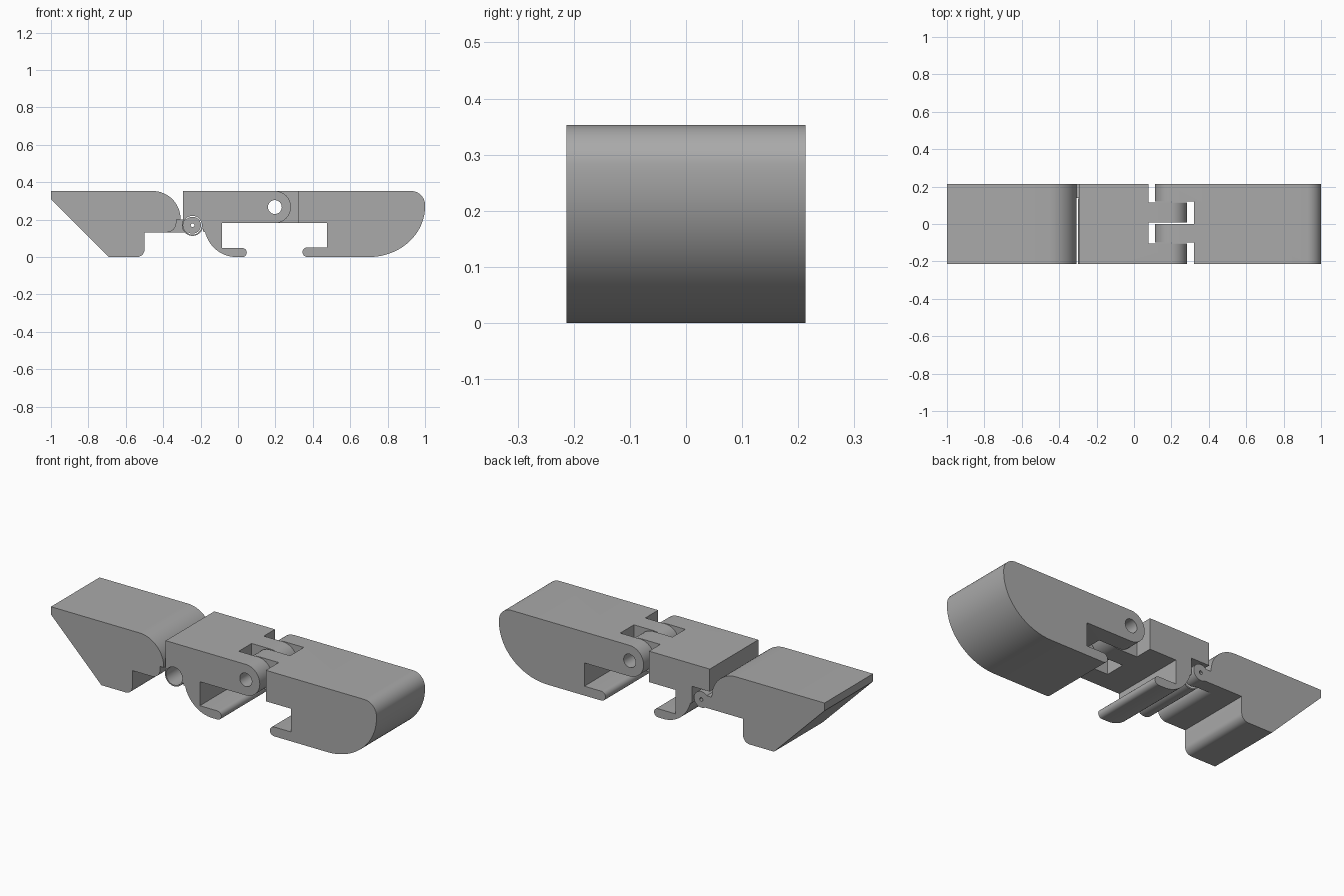
import bpy, bmesh
from math import sin, cos, radians

old = bpy.data.objects.get("Cube")
if old:
    bpy.data.objects.remove(old)

W = 0.213                      # half width of the whole strap
HINGE = (-0.243, 0.17)         # small pin hinge
PIVOT = (0.197, 0.267)         # large finger hinge
NOTCH = 0.14                   # where the small hinge knuckle starts

grey = bpy.data.materials.new("mid grey")
grey.use_nodes = True
grey.diffuse_color = (0.4, 0.4, 0.4, 1)
grey.node_tree.nodes["Principled BSDF"].inputs["Base Color"].default_value = (0.4, 0.4, 0.4, 1)


def arc(center, rx, a0, a1, rz=None, n=16):
    """Points on an elliptical arc in the xz plane, angles in degrees."""
    rz = rz or rx
    steps = [radians(a0 + (a1 - a0) * i / n) for i in range(n + 1)]
    return [(center[0] + rx * cos(a), center[1] + rz * sin(a)) for a in steps]


def extrude(name, profile, y0=-W, y1=W):
    """Solid made by sweeping an xz profile along y."""
    bm = bmesh.new()
    face = bm.faces.new([bm.verts.new((x, y0, z)) for x, z in profile])
    out = bmesh.ops.extrude_face_region(bm, geom=[face])
    moved = [g for g in out["geom"] if isinstance(g, bmesh.types.BMVert)]
    bmesh.ops.translate(bm, verts=moved, vec=(0, y1 - y0, 0))
    bmesh.ops.recalc_face_normals(bm, faces=bm.faces)
    mesh = bpy.data.meshes.new(name)
    bm.to_mesh(mesh)
    bm.free()
    mesh.materials.append(grey)
    ob = bpy.data.objects.new(name, mesh)
    bpy.context.collection.objects.link(ob)
    return ob


def rect(x0, x1, z0, z1):
    return [(x0, z0), (x1, z0), (x1, z1), (x0, z1)]


def disc(center, r, n=40):
    return arc(center, r, 0, 360, n=n)[:-1]


def combine(ob, other, operation="DIFFERENCE"):
    """Apply a boolean and drop the helper."""
    mod = ob.modifiers.new("bool", "BOOLEAN")
    mod.operation, mod.solver, mod.object = operation, "EXACT", other
    bpy.context.view_layer.objects.active = ob
    bpy.ops.object.modifier_apply(modifier=mod.name)
    bpy.data.objects.remove(other)


def cut(ob, profile, y0=-1, y1=1):
    combine(ob, extrude("cutter", profile, y0, y1))


# Wedge end: sloped underside, rounded shoulder, arm and knuckle at the back
wedge = extrude("wedge_end", [(-1, 0.353), (-1, 0.31), (-0.69, 0)]
                + arc((-0.54, 0.04), 0.04, -90, 0, n=8)
                + [(-0.5, 0.132)]
                + arc((-0.38, 0.182), 0.05, -90, 0, n=8)
                + [(-0.33, 0.2), (-0.307, 0.2)]
                + arc((-0.457, 0.203), 0.15, 0, 90))
combine(wedge, extrude("arm", rect(-0.4, -0.243, 0.132, 0.2), NOTCH, W), "UNION")
combine(wedge, extrude("knuckle", disc(HINGE, 0.045), NOTCH, W), "UNION")
cut(wedge, disc(HINGE, 0.01, 12))

# Middle link: hook below, fingers to the right, hinge tube to the left
middle = extrude("middle_link", [(-0.295, 0.353), (-0.295, 0.2), (-0.2, 0.2), (-0.185, 0.135)]
                 + arc((-0.01, 0.18), 0.172, 195, 270, 0.18)
                 + arc((0.023, 0.024), 0.024, -90, 90, n=10)
                 + [(-0.085, 0.048), (-0.085, 0.181)]
                 + arc(PIVOT, 0.086, -90, 90))
cut(middle, rect(-0.31, -0.185, 0.05, 0.228), NOTCH - 0.005, 1)
combine(middle, extrude("tube", disc(HINGE, 0.057), -W, NOTCH - 0.005), "UNION")
cut(middle, disc(HINGE, 0.05))
for y0, y1 in ((0.115, 1), (-0.105, 0.008)):
    cut(middle, rect(0.078, 0.4, 0.1, 0.5), y0, y1)
cut(middle, disc(PIVOT, 0.037))

# Rounded end: mating fingers, hook and bulging nose
nose = extrude("rounded_end", arc(PIVOT, 0.086, 90, 270)
               + [(0.475, 0.181), (0.475, 0.052)]
               + arc((0.371, 0.026), 0.026, 90, 270, n=10)
               + arc((0.7, 0.27), 0.3, -90, 0, 0.27, 24)
               + arc((0.925, 0.278), 0.075, 0, 90)[1:])
for y0, y1 in ((0, 0.12), (-1, -0.1)):
    cut(nose, rect(0, 0.32, -0.1, 0.5), y0, y1)
cut(nose, disc(PIVOT, 0.037))

# Smooth the curves, keep the edges sharp
for ob in (wedge, middle, nose):
    bpy.ops.object.select_all(action="DESELECT")
    ob.select_set(True)
    bpy.context.view_layer.objects.active = ob
    bpy.ops.object.shade_smooth_by_angle(angle=radians(30))
